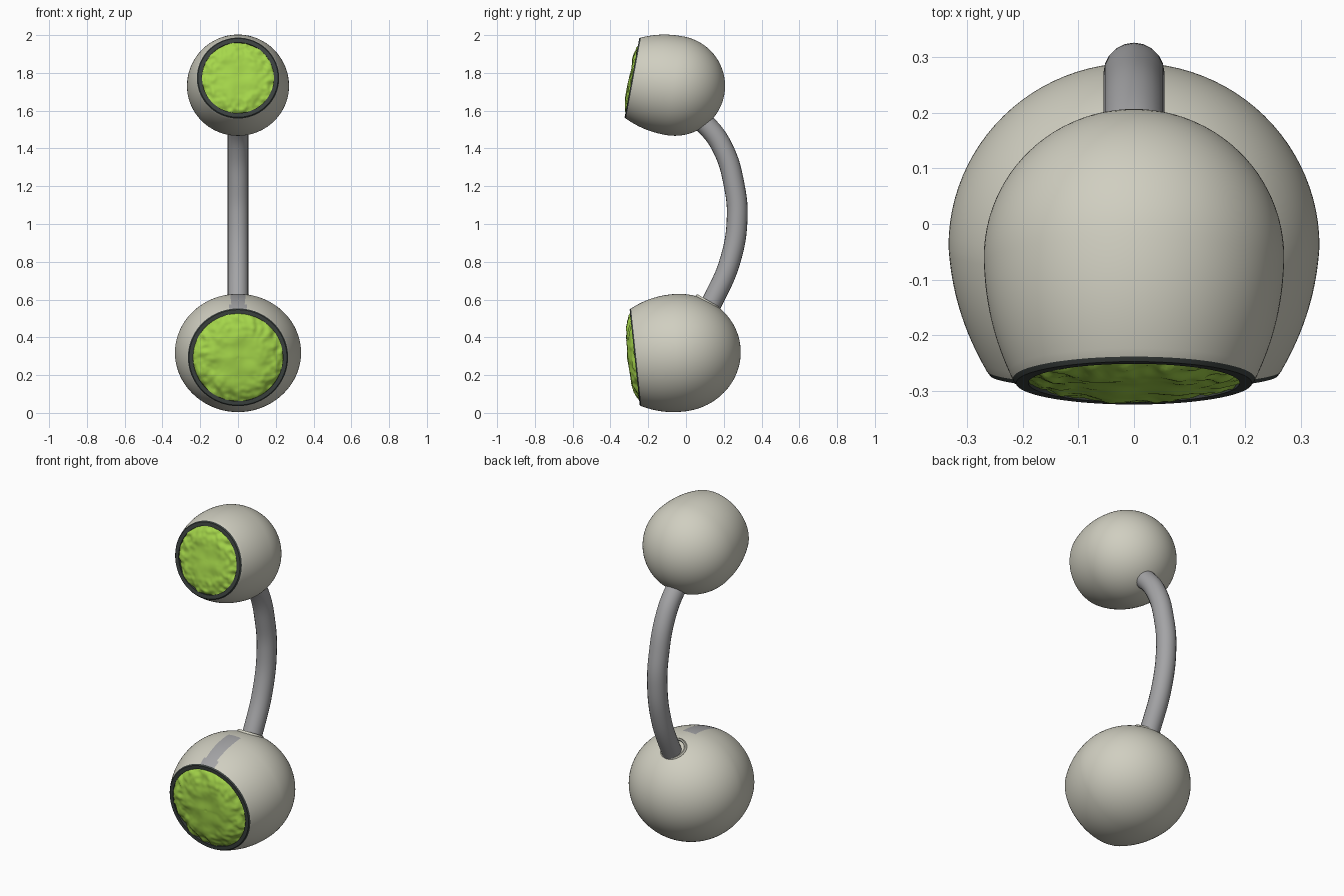
import bpy, bmesh, math
from mathutils import Vector, noise

if "Cube" in bpy.data.objects:
    bpy.data.objects.remove(bpy.data.objects["Cube"])


def material(name, rgb):
    m = bpy.data.materials.new(name)
    m.diffuse_color = (*rgb, 1)
    m.use_nodes = True
    m.node_tree.nodes["Principled BSDF"].inputs["Base Color"].default_value = m.diffuse_color
    return m


PEARL = material("warm_white_metal", (0.63, 0.62, 0.53))
STEEL = material("grey_steel", (0.37, 0.37, 0.38))
DARK = material("dark_rim", (0.045, 0.054, 0.051))
GREEN = material("lime_gem", (0.38, 0.68, 0.07))
SEG = 128


def finish(bm, name, mats):
    bmesh.ops.recalc_face_normals(bm, faces=bm.faces)
    me = bpy.data.meshes.new(name)
    bm.to_mesh(me)
    bm.free()
    for m in mats:
        me.materials.append(m)
    ob = bpy.data.objects.new(name, me)
    bpy.context.collection.objects.link(ob)
    bpy.context.view_layer.objects.active = ob
    ob.select_set(True)
    bpy.ops.object.shade_smooth_by_angle(angle=math.radians(50))
    ob.select_set(False)
    return ob


def lathe(centre, tilt, profile, bump=None):
    """Revolve (along, half width, half height, material) rings around a tilted forward axis."""
    c = Vector(centre)
    axis = Vector((0, -math.cos(tilt), math.sin(tilt)))
    up = Vector((0, math.sin(tilt), math.cos(tilt)))
    bm = bmesh.new()
    rings = []
    for a, rx, rz, mat in profile:
        if rx < 1e-5:
            rings.append([bm.verts.new(c + axis * a)])
            continue
        ring = []
        for i in range(SEG):
            t = 2 * math.pi * (i + 0.5) / SEG
            x, z = rx * math.cos(t), rz * math.sin(t)
            h = a + (bump(x, z) if bump else 0)
            ring.append(bm.verts.new(c + axis * h + Vector((x, 0, 0)) + up * z))
        rings.append(ring)
    for k in range(len(rings) - 1):
        p, q = rings[k], rings[k + 1]
        for i in range(SEG):
            j = (i + 1) % SEG
            if len(p) == 1:
                f = bm.faces.new((p[0], q[i], q[j]))
            elif len(q) == 1:
                f = bm.faces.new((p[i], q[0], p[j]))
            else:
                f = bm.faces.new((p[i], q[i], q[j], p[j]))
            f.material_index = profile[k + 1][3]
    return bm


def ball(name, centre, tilt, R, wide, back, front, rim, rim_wide, band, dome, stripe):
    # rounded back, gently tapering front, then dark rim and recess
    prof = []
    for i in range(25):
        t = math.pi / 2 * i / 24
        r = R * math.sin(t)
        prof.append((-back * math.cos(t), r * wide, r, 0))
    for i in range(1, 17):
        s = i / 16
        r = R - (R - rim) * s ** 2.2
        prof.append((front * s, r * (wide + (rim_wide - wide) * s), r, 0))
    inner = rim - band
    prof += [(front + 0.008, (rim - 0.006) * rim_wide, rim - 0.006, 1),
             (front + 0.008, inner * rim_wide, inner, 1),
             (front - 0.03, inner * rim_wide, inner, 1)]
    bm = lathe(centre, tilt, prof)
    if stripe:
        # grey streak on top of the ball, running back from the rim
        for f in bm.faces:
            p = f.calc_center_median()
            if f.material_index == 0 and abs(p.x) < 0.042 and p.z > 0.53 and p.y < -0.03:
                f.material_index = 2
    finish(bm, name + "_ball", [PEARL, DARK, STEEL])

    # rough domed gem, bumpier towards its edge
    def bump(x, z):
        d = min(1, math.hypot(x, z) / inner)
        n = noise.noise(Vector((x * 14, z * 14, R * 30)))
        n2 = noise.noise(Vector((x * 38, z * 38, R * 50)))
        return 0.010 * n + 0.014 * n2 * d ** 3

    gem = []
    for i in range(33):
        s = i / 32
        h = front + dome * (1 - s ** 4) - 0.004 * (1 - s)
        gem.append((h, inner * rim_wide * s, inner * s, 0))
    gem.append((front - 0.03, inner * rim_wide, inner, 0))
    finish(lathe(centre, tilt, gem, bump), name + "_gem", [GREEN])


ball("upper", (0, -0.06, 1.732), math.radians(10.5), 0.265, 1.02, 0.267,
     0.222, 0.218, 1.0, 0.028, 0.024, False)
ball("lower", (0, -0.04, 0.318), math.radians(-6), 0.312, 1.07, 0.33,
     0.225, 0.26, 1.02, 0.027, 0.045, True)

# curved bar joining the balls
path = [(0.03, 1.58), (0.115, 1.515), (0.2, 1.39), (0.254, 1.21), (0.271, 1.04),
        (0.235, 0.81), (0.135, 0.58), (0.08, 0.48)]
cu = bpy.data.curves.new("bar_path", 'CURVE')
cu.dimensions = '3D'
cu.bevel_depth = 0.055
cu.bevel_resolution = 8
cu.resolution_u = 12
cu.use_fill_caps = True
sp = cu.splines.new('BEZIER')
sp.bezier_points.add(len(path) - 1)
for bp, (y, z) in zip(sp.bezier_points, path):
    bp.co = (0, y, z)
    bp.handle_left_type = bp.handle_right_type = 'AUTO'
bar = bpy.data.objects.new("curved_bar", cu)
bpy.context.collection.objects.link(bar)
cu.materials.append(STEEL)

# threaded sockets where the bar enters: low lip around a dark hole
for name, y, z, ny, nz in (("upper", 0.108, 1.548, 0.65, -0.76),
                           ("lower", 0.118, 0.588, 0.50, 0.87)):
    n = Vector((0, ny, nz)).normalized()
    tilt = math.atan2(n.z, -n.y)
    lip = [(-0.03, 0.078, 0.078, 0), (0.0, 0.074, 0.074, 0), (0.006, 0.068, 0.068, 0),
           (0.004, 0.062, 0.062, 0), (-0.006, 0.058, 0.058, 1), (-0.006, 0, 0, 1)]
    finish(lathe((0, y, z), tilt, lip), name + "_socket", [PEARL, DARK])
